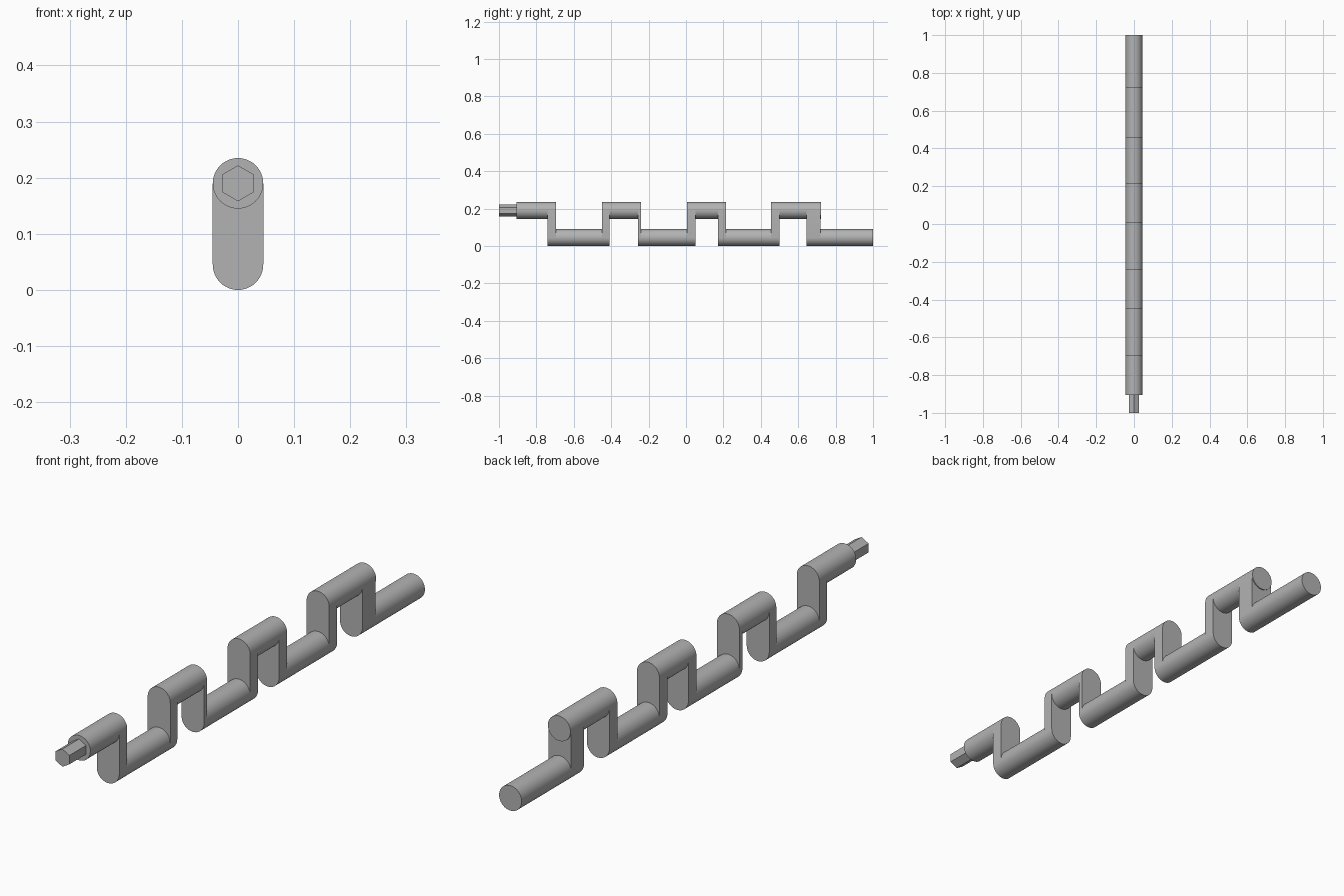
import bpy, bmesh, math

if "Cube" in bpy.data.objects:
    bpy.data.objects.remove(bpy.data.objects["Cube"], do_unlink=True)

R = 0.045          # shaft radius
LOW, HIGH = 0.045, 0.19   # heights of the two axes
STEPS = 24         # segments per half circle

steel = bpy.data.materials.new("steel_grey")
steel.use_nodes = True
GREY = (0.45, 0.45, 0.45, 1)
steel.diffuse_color = GREY
steel.node_tree.nodes["Principled BSDF"].inputs["Base Color"].default_value = GREY


def arc(z, radius, start, sweep, n, closed):
    """Points of an arc in the xz plane."""
    count = n if closed else n + 1
    return [(radius * math.cos(start + sweep * i / n),
             z + radius * math.sin(start + sweep * i / n)) for i in range(count)]


def extrude(name, outline, y0, y1, smooth=True):
    """Solid made by sweeping an xz outline along y."""
    bm = bmesh.new()
    face = bm.faces.new([bm.verts.new((x, y0, z)) for x, z in outline])
    swept = bmesh.ops.extrude_face_region(bm, geom=[face])["geom"]
    moved = [v for v in swept if isinstance(v, bmesh.types.BMVert)]
    bmesh.ops.translate(bm, verts=moved, vec=(0, y1 - y0, 0))
    bmesh.ops.recalc_face_normals(bm, faces=bm.faces)
    mesh = bpy.data.meshes.new(name)
    bm.to_mesh(mesh)
    bm.free()
    mesh.materials.append(steel)
    obj = bpy.data.objects.new(name, mesh)
    bpy.context.collection.objects.link(obj)
    if smooth:
        bpy.ops.object.select_all(action="DESELECT")
        obj.select_set(True)
        bpy.context.view_layer.objects.active = obj
        bpy.ops.object.shade_smooth_by_angle(angle=math.radians(30))
    return obj


def rod(name, z, y0, y1):
    extrude(name, arc(z, R, 0, math.tau, STEPS * 2, True), y0, y1)


# Crank webs: rounded upright plates, front to back
slot = arc(HIGH, R, 0, math.pi, STEPS, False) + arc(LOW, R, math.pi, math.pi, STEPS, False)
webs = [(-0.74, -0.695), (-0.45, -0.41), (-0.257, -0.24), (0.005, 0.05),
        (0.17, 0.215), (0.455, 0.5), (0.645, 0.718)]
for i, (y0, y1) in enumerate(webs):
    extrude(f"crank_web_{i + 1}", slot, y0, y1)

# Shaft sections between the webs, alternating high and low
ends = [-0.905] + [y for web in webs for y in web] + [1.0]
for i in range(len(webs) + 1):
    high = i % 2 == 0
    name = f"upper_pin_{i // 2 + 1}" if high else f"lower_journal_{i // 2 + 1}"
    rod(name, HIGH if high else LOW, ends[2 * i], ends[2 * i + 1])

# Slight end cap standing proud of the last web
rod("rear_pin_cap", HIGH, webs[-1][1], webs[-1][1] + 0.004)

# Hexagonal drive at the front
extrude("hex_drive", arc(HIGH, 0.032, math.pi / 2, math.tau, 6, True), -1.0, -0.905, False)
